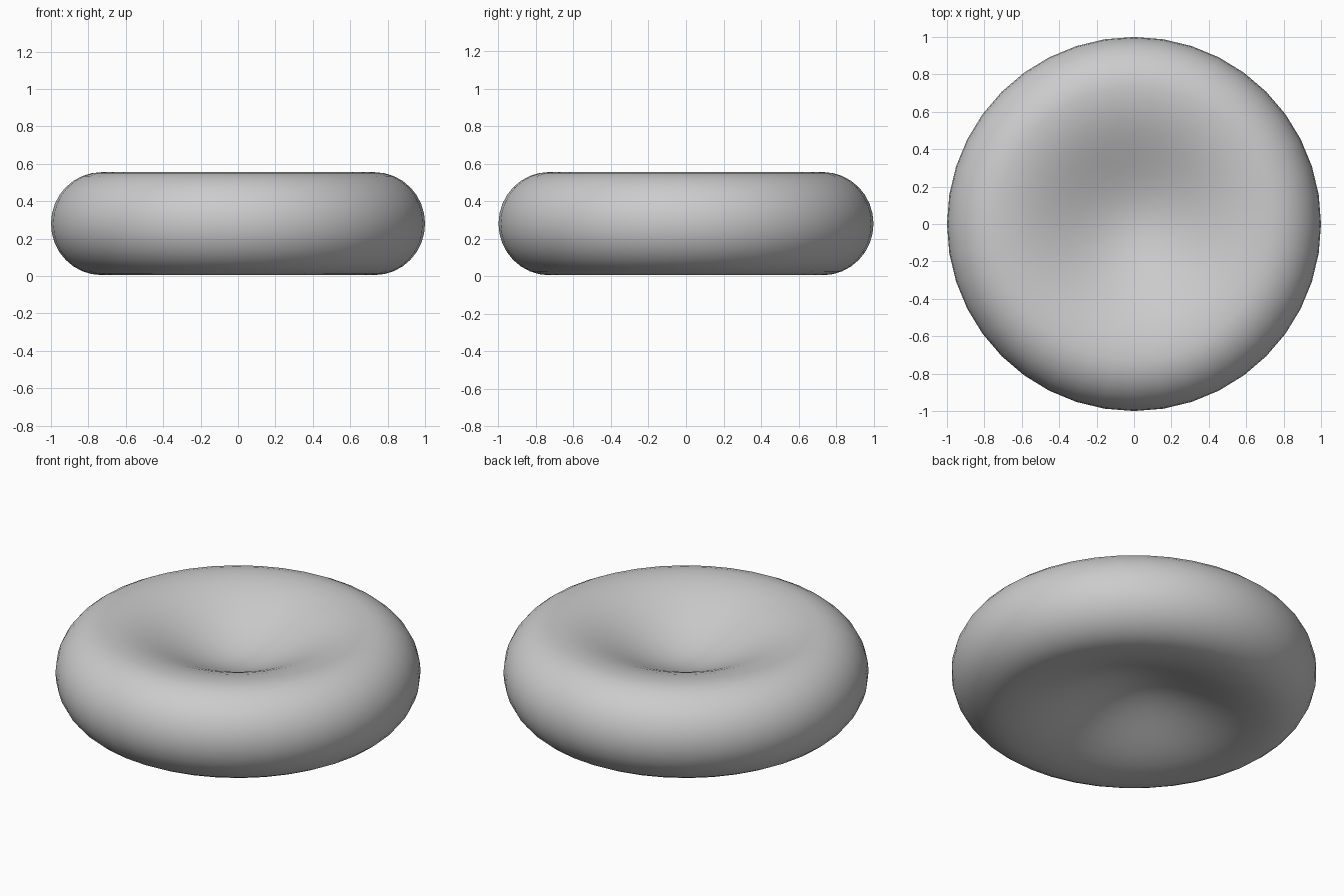
import bpy, bmesh
from math import sin, cos, pi

cube = bpy.data.objects.get("Cube")
if cube:
    bpy.data.objects.remove(cube, do_unlink=True)

SEGMENTS = 40
RIM_R = 0.73      # radius of the rim crest
EDGE = 0.27       # rounding of the outer edge
HALF = 0.275      # half thickness at the crest
CENTRE = 0.065    # half thickness in the middle
MID_Z = 0.28

# Half profile: smooth dimple up to the crest, then a round outer edge
half = []
for i in range(1, 11):
    t = i / 10
    half.append((RIM_R * t, CENTRE + (HALF - CENTRE) * (1 - cos(pi * t)) / 2))
for i in range(1, 8):
    a = pi / 2 * i / 8
    half.append((RIM_R + EDGE * sin(a), HALF * cos(a)))
profile = half + [(RIM_R + EDGE, 0)] + [(r, -z) for r, z in reversed(half)]

# Revolve the profile into a disc dimpled on both sides
bm = bmesh.new()
rings = []
for r, z in profile:
    rings.append([bm.verts.new((r * cos(2 * pi * k / SEGMENTS),
                                r * sin(2 * pi * k / SEGMENTS), MID_Z + z))
                  for k in range(SEGMENTS)])
top = bm.verts.new((0, 0, MID_Z + CENTRE))
bottom = bm.verts.new((0, 0, MID_Z - CENTRE))
for k in range(SEGMENTS):
    n = (k + 1) % SEGMENTS
    bm.faces.new((top, rings[0][k], rings[0][n]))
    bm.faces.new((bottom, rings[-1][n], rings[-1][k]))
    for a, b in zip(rings, rings[1:]):
        bm.faces.new((a[k], b[k], b[n], a[n]))
bmesh.ops.recalc_face_normals(bm, faces=bm.faces)
for f in bm.faces:
    f.smooth = True
mesh = bpy.data.meshes.new("dimpled_disc")
bm.to_mesh(mesh)
bm.free()
disc = bpy.data.objects.new("dimpled_disc", mesh)
bpy.context.scene.collection.objects.link(disc)

# Plain grey surface
grey = bpy.data.materials.new("light_grey")
grey.use_nodes = True
colour = (0.6, 0.6, 0.6, 1)
grey.diffuse_color = colour
grey.node_tree.nodes["Principled BSDF"].inputs["Base Color"].default_value = colour
mesh.materials.append(grey)
